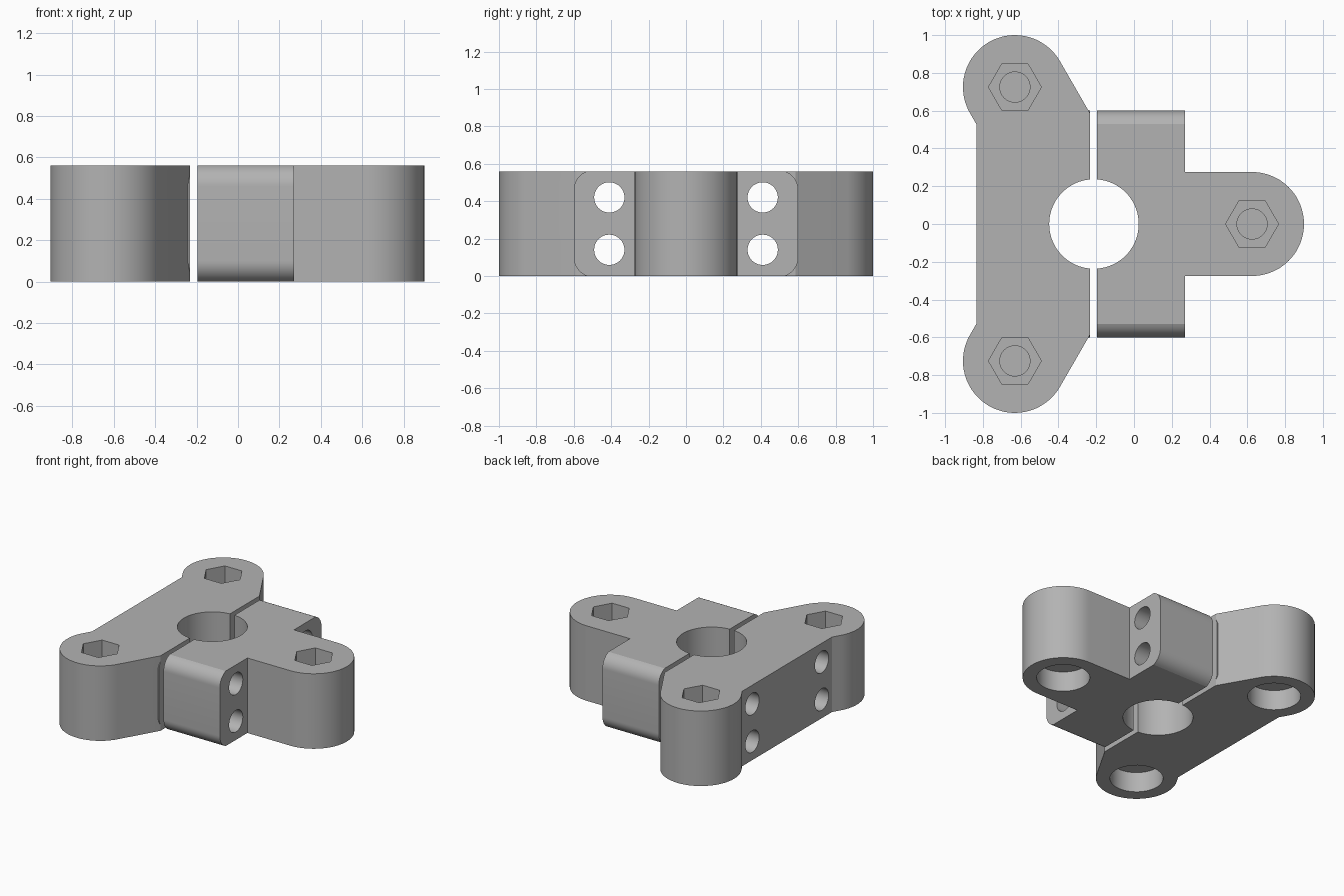
import bpy
import bmesh
from math import cos, sin, pi, radians
from mathutils import Matrix, Vector

cube = bpy.data.objects.get("Cube")
if cube:
    bpy.data.objects.remove(cube, do_unlink=True)

HEIGHT = 0.56
HUB_X = -0.212       # centre of the bore and of the three arms
REACH = 0.837        # hub to lug centre
LUG_R = 0.275
GAP = (-0.232, -0.195)

grey = bpy.data.materials.new("matte grey")
grey.use_nodes = True
grey.diffuse_color = (0.45, 0.45, 0.45, 1)
grey.node_tree.nodes["Principled BSDF"].inputs["Base Color"].default_value = (0.45, 0.45, 0.45, 1)

# Maps a profile drawn in (y, z) and extruded upward to one extruded along x
ALONG_X = Matrix(((0, 0, 1, 0), (1, 0, 0, 0), (0, 1, 0, 0), (0, 0, 0, 1)))


def arc(cx, cy, r, start, end, steps):
    angles = [radians(start + (end - start) * i / steps) for i in range(steps + 1)]
    return [(cx + r * cos(a), cy + r * sin(a)) for a in angles]


def ring(cx, cy, r, sides=48):
    return arc(cx, cy, r, 0, 360, sides)[:-1]


def prism(name, points, low, high, matrix=Matrix()):
    """Extrude a closed outline from low to high."""
    bm = bmesh.new()
    face = bm.faces.new([bm.verts.new((x, y, low)) for x, y in points])
    top = bmesh.ops.extrude_face_region(bm, geom=[face])["geom"]
    bmesh.ops.translate(bm, vec=Vector((0, 0, high - low)),
                        verts=[v for v in top if isinstance(v, bmesh.types.BMVert)])
    bm.transform(matrix)
    bmesh.ops.recalc_face_normals(bm, faces=bm.faces)
    mesh = bpy.data.meshes.new(name)
    bm.to_mesh(mesh)
    bm.free()
    mesh.materials.append(grey)
    obj = bpy.data.objects.new(name, mesh)
    bpy.context.collection.objects.link(obj)
    return obj


def combine(target, tool, operation):
    """Apply one boolean and discard the tool."""
    mod = target.modifiers.new("boolean", "BOOLEAN")
    mod.operation, mod.solver, mod.object = operation, "EXACT", tool
    depsgraph = bpy.context.evaluated_depsgraph_get()
    result = bpy.data.meshes.new_from_object(target.evaluated_get(depsgraph))
    target.modifiers.clear()
    target.data = result
    bpy.data.objects.remove(tool, do_unlink=True)


def block(name, x0, x1):
    """Clamp block with rounded long edges."""
    quarter = arc(0.494, 0.18, 0.106, 0, 70, 10)
    quarter[-1] = (0.53, HEIGHT / 2)
    mid = HEIGHT / 2
    side = [(y, -z) for y, z in reversed(quarter)] + quarter
    outline = side + [(-y, -z) for y, z in side]
    return prism(name, [(y, z + mid) for y, z in outline], x0, x1, ALONG_X)


def arm(angle):
    """Round-ended arm reaching out from the hub."""
    outline = arc(REACH, 0, LUG_R, -90, 90, 40) + [(0.35, LUG_R), (0.35, -LUG_R)]
    place = Matrix.Translation((HUB_X, 0, 0)) @ Matrix.Rotation(radians(angle), 4, "Z")
    return prism("arm", outline, 0, HEIGHT, place)


def build_jaw(name, x0, x1, arm_angles):
    jaw = block(name, x0, x1)
    for angle in arm_angles:
        combine(jaw, arm(angle), "UNION")
    # Flat mating face at the split
    if x1 < 0:
        cutter = prism("trim", [(x1, -2), (x1 + 2, -2), (x1 + 2, 2), (x1, 2)], -1, 2)
        combine(jaw, cutter, "DIFFERENCE")
    # Central bore
    combine(jaw, prism("bore", ring(HUB_X, 0, 0.237, 72), -1, 2), "DIFFERENCE")
    # Clamp screw holes
    for y in (-0.41, 0.41):
        for z in (0.14, 0.42):
            combine(jaw, prism("hole", ring(y, z, 0.081), -2, 2, ALONG_X), "DIFFERENCE")
    # Lug sockets: hex pocket, blind pilot hole, counterbore underneath
    for angle in arm_angles:
        a = radians(angle)
        cx, cy = HUB_X + REACH * cos(a), REACH * sin(a)
        for outline, low, high in ((ring(cx, cy, 0.14, 6), 0.36, 1),
                                   (ring(cx, cy, 0.08), 0.17, 0.5),
                                   (ring(cx, cy, 0.18), -1, 0.15)):
            combine(jaw, prism("socket", outline, low, high), "DIFFERENCE")
    # Smooth the curved walls, keep edges sharp
    bpy.ops.object.select_all(action="DESELECT")
    jaw.select_set(True)
    bpy.context.view_layer.objects.active = jaw
    bpy.ops.object.shade_smooth_by_angle(angle=radians(18))


build_jaw("double_lug_jaw", -0.835, GAP[0], (120, 240))
build_jaw("single_lug_jaw", GAP[1], 0.27, (0,))
